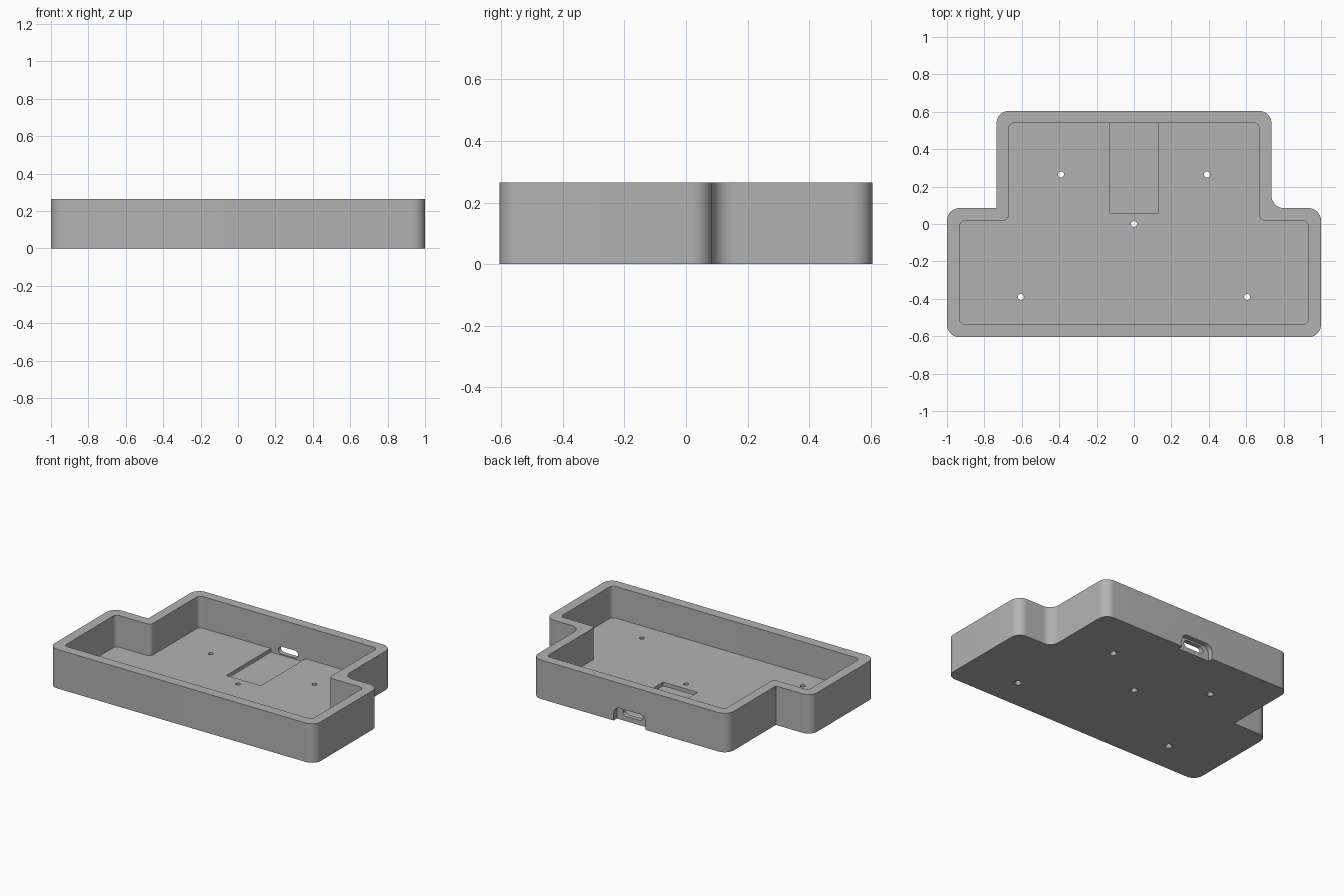
import bpy
import bmesh
import math
from mathutils import Vector, Matrix

if "Cube" in bpy.data.objects:
    bpy.data.objects.remove(bpy.data.objects["Cube"], do_unlink=True)

HEIGHT, FLOOR, POCKET = 0.265, 0.05, 0.025

grey = bpy.data.materials.new("plain grey")
grey.use_nodes = True
colour = (0.45, 0.45, 0.45, 1)
grey.diffuse_color = colour
grey.node_tree.nodes["Principled BSDF"].inputs["Base Color"].default_value = colour


def rounded(corners, steps=10):
    """Replace each (x, y, radius) corner of an outline with an arc."""
    points = []
    for i, (x, y, r) in enumerate(corners):
        p = Vector((x, y))
        if r == 0:
            points.append(p)
            continue
        a = (Vector(corners[i - 1][:2]) - p).normalized()
        b = (Vector(corners[(i + 1) % len(corners)][:2]) - p).normalized()
        for k in range(steps + 1):
            t = k / steps * math.pi / 2
            points.append(p + r * (a * (1 - math.sin(t)) + b * (1 - math.cos(t))))
    return points


def prism(name, outline, low, high, matrix=Matrix()):
    bm = bmesh.new()
    face = bm.faces.new([bm.verts.new((p.x, p.y, low)) for p in outline])
    top = bmesh.ops.extrude_face_region(bm, geom=[face])["geom"]
    bmesh.ops.translate(bm, vec=(0, 0, high - low),
                        verts=[v for v in top if isinstance(v, bmesh.types.BMVert)])
    bmesh.ops.transform(bm, matrix=matrix, verts=bm.verts)
    bmesh.ops.recalc_face_normals(bm, faces=bm.faces)
    return finish(name, bm)


def finish(name, bm):
    mesh = bpy.data.meshes.new(name)
    bm.to_mesh(mesh)
    bm.free()
    mesh.materials.append(grey)
    obj = bpy.data.objects.new(name, mesh)
    bpy.context.collection.objects.link(obj)
    return obj


def box_outline(x, low, high, r):
    return rounded([(-x, low, r), (x, low, r), (x, high, r), (-x, high, r)])


def stepped(wide, narrow, front, step, back, r, right_notch, left_notch):
    return rounded([(-wide, front, r), (wide, front, r), (wide, step, r),
                    (narrow, step, right_notch), (narrow, back, r), (-narrow, back, r),
                    (-narrow, step, left_notch), (-wide, step, r)])


# Stepped tray body and its cavity
tray = prism("tray", stepped(1, 0.735, -0.605, 0.085, 0.605, 0.067, 0.067, 0), 0, HEIGHT)
cutters = [prism("cavity_cutter",
                 stepped(0.932, 0.67, -0.537, 0.018, 0.54, 0.03, 0.03, 0.03),
                 FLOOR, HEIGHT + 0.1)]

# Shallow pocket in the floor
cutters.append(prism("pocket_cutter", box_outline(0.13, 0.06, 0.54, 0), POCKET, FLOOR + 0.05))

# Back port: a slot through the wall, in a wider recess open at the bottom
upright = Matrix.Rotation(math.pi / 2, 4, "X")
cutters.append(prism("port_slot_cutter", box_outline(0.075, 0.033, 0.083, 0.0249),
                     -0.7, -0.5, upright))
cutters.append(prism("port_recess_cutter", box_outline(0.12, -0.05, 0.095, 0.045),
                     -0.7, -0.57, upright))

# Screw holes, widened underneath
for x, y in [(0, 0), (-0.39, 0.265), (0.39, 0.265), (-0.605, -0.39), (0.605, -0.39)]:
    for low, high, r1, r2 in [(-0.05, 0.1, 0.016, 0.016), (-0.01, 0.015, 0.03, 0.015)]:
        bm = bmesh.new()
        bmesh.ops.create_cone(bm, cap_ends=True, segments=24, radius1=r1, radius2=r2,
                              depth=high - low,
                              matrix=Matrix.Translation((x, y, (low + high) / 2)))
        cutters.append(finish("screw_hole_cutter", bm))

# Cut everything out of the tray
for cutter in cutters:
    cutter.hide_render = True
    mod = tray.modifiers.new(cutter.name, "BOOLEAN")
    mod.operation = "DIFFERENCE"
    mod.solver = "EXACT"
    mod.object = cutter
result = bpy.data.meshes.new_from_object(
    tray.evaluated_get(bpy.context.evaluated_depsgraph_get()))
tray.modifiers.clear()
tray.data = result
for cutter in cutters:
    bpy.data.objects.remove(cutter, do_unlink=True)

# Smooth corners, sharp edges
bpy.ops.object.select_all(action="DESELECT")
tray.select_set(True)
bpy.context.view_layer.objects.active = tray
bpy.ops.object.shade_smooth_by_angle(angle=math.radians(30))
